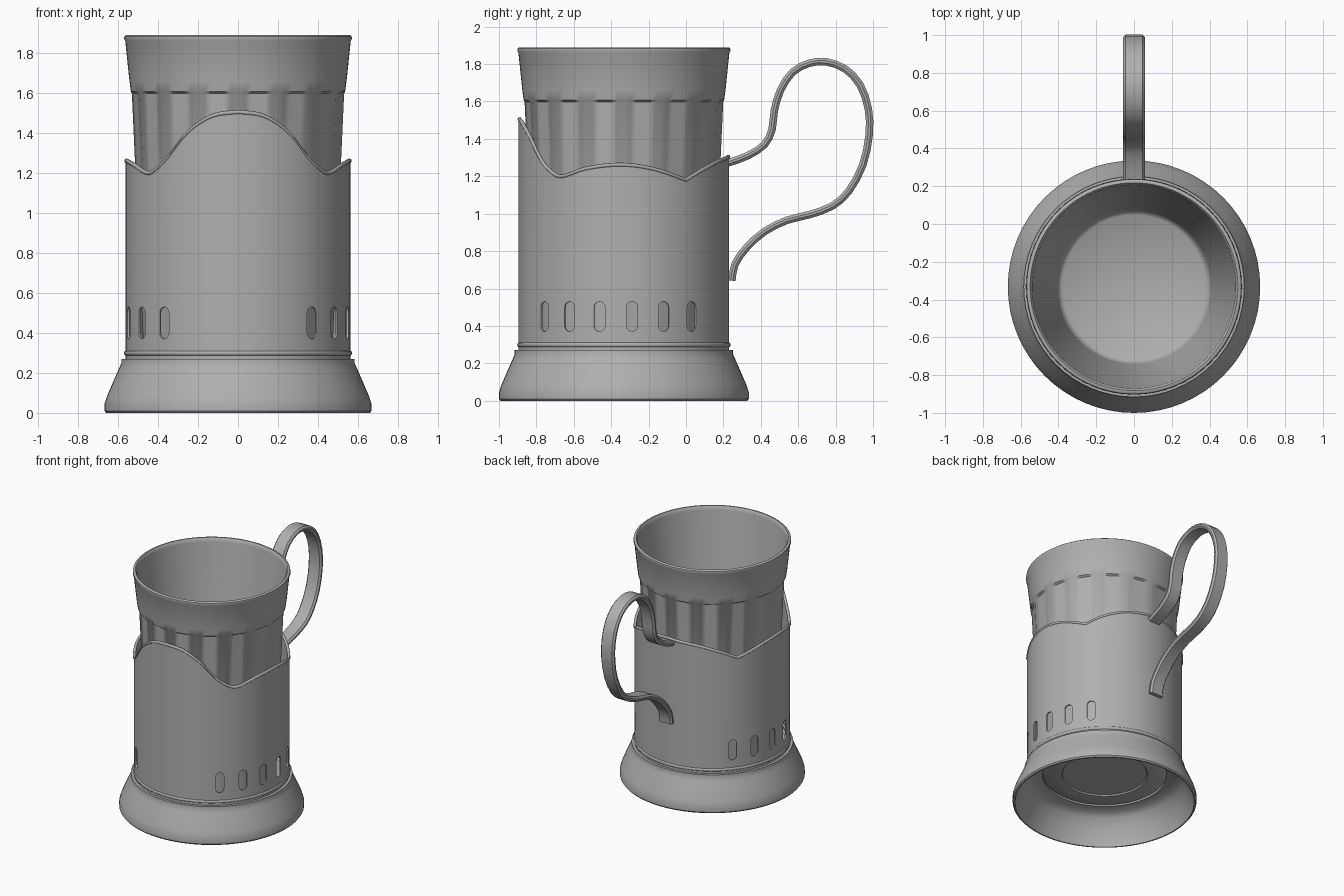
import bpy, bmesh, math
from mathutils import Vector

if "Cube" in bpy.data.objects:
    bpy.data.objects.remove(bpy.data.objects["Cube"])

YC = -0.332          # axis of the cup
TAU = 2 * math.pi
metal = bpy.data.materials.new("dark_grey")
metal.diffuse_color = (0.43, 0.43, 0.43, 1)
metal.use_nodes = True
metal.node_tree.nodes["Principled BSDF"].inputs["Base Color"].default_value = metal.diffuse_color


def polar(a, r, z):
    """Point at angle a (radians, 0 = front) around the cup axis."""
    return Vector((r * math.sin(a), YC - r * math.cos(a), z))


def catmull(pts, n):
    out = []
    for i in range(len(pts) - 1):
        p0, p1 = Vector(pts[max(i - 1, 0)]), Vector(pts[i])
        p2, p3 = Vector(pts[i + 1]), Vector(pts[min(i + 2, len(pts) - 1)])
        for k in range(n):
            t = k / n
            out.append(0.5 * (2 * p1 + (p2 - p0) * t + (2 * p0 - 5 * p1 + 4 * p2 - p3) * t * t
                              + (3 * p1 - p0 - 3 * p2 + p3) * t ** 3))
    return out + [Vector(pts[-1])]


def skin(bm, sections, loop=True, ring=True):
    """Join point sections with quads; cap the ends when not looped."""
    rows = [[bm.verts.new(p) for p in s] for s in sections]
    n, m = len(rows), len(rows[0])
    for i in range(n if loop else n - 1):
        a, b = rows[i], rows[(i + 1) % n]
        for j in range(m if ring else m - 1):
            k = (j + 1) % m
            bm.faces.new((a[j], a[k], b[k], b[j]))
    if not loop:
        bm.faces.new(rows[0])
        bm.faces.new(rows[-1])


def finish(name, bm):
    bmesh.ops.remove_doubles(bm, verts=bm.verts, dist=1e-5)
    bmesh.ops.recalc_face_normals(bm, faces=bm.faces)
    me = bpy.data.meshes.new(name)
    bm.to_mesh(me)
    bm.free()
    me.materials.append(metal)
    ob = bpy.data.objects.new(name, me)
    bpy.context.collection.objects.link(ob)
    return ob


def activate(ob):
    bpy.ops.object.select_all(action='DESELECT')
    ob.select_set(True)
    bpy.context.view_layer.objects.active = ob


def smooth(ob, deg=30):
    activate(ob)
    bpy.ops.object.shade_smooth_by_angle(angle=math.radians(deg))


def make(name, sections, loop=True, ring=True):
    bm = bmesh.new()
    skin(bm, sections, loop, ring)
    return finish(name, bm)


def lathe(name, profile, segs=64, ring=True):
    return make(name, [[polar(TAU * i / segs, r, z) for r, z in profile]
                       for i in range(segs)], True, ring)


def circle(r, z, rad, n=8):
    return [(r + rad * math.cos(TAU * k / n), z + rad * math.sin(TAU * k / n)) for k in range(n)]


# flared hollow base
base = lathe("base", [(0.66, 0), (0.668, 0.01), (0.668, 0.045), (0.655, 0.085), (0.625, 0.155),
                      (0.594, 0.225), (0.584, 0.248), (0.584, 0.27), (0.555, 0.27), (0.54, 0.255),
                      (0.45, 0.255), (0.45, 0.226), (0.52, 0.218), (0.56, 0.19), (0.60, 0.12),
                      (0.635, 0.05), (0.65, 0)])
smooth(base, 35)

# wavy top outline: angle from the front, height; cusp at 126 degrees
front = [(0, 1.505), (13, 1.487), (26, 1.41), (38, 1.285), (46, 1.225), (54, 1.2),
         (69, 1.242), (88, 1.262), (106, 1.24), (126, 1.18)]
back = [(126, 1.18), (140, 1.24), (157, 1.285), (180, 1.305)]
half = catmull(front, 5)[:-1] + catmull(back, 6)
outline = [(math.radians(a), z) for a, z in half]
outline += [(TAU - a, z) for a, z in outline[-2:0:-1]]

# sleeve
sleeve = make("sleeve", [[polar(a, r, z) for r, z in
                          ((0.563, 0.262), (0.563, h), (0.552, h), (0.552, 0.262))]
                         for a, h in outline])

# slots cut through both sides of the sleeve
bm = bmesh.new()
capsule = [(0.03 * math.cos(t), 0.45 + 0.03 * math.sin(t) + (0.05 if k < 9 else -0.05))
           for k in range(18) for t in [math.pi * (k if k < 9 else k - 1) / 8]]
for i in range(6):
    for s in (-1, 1):
        a = s * math.radians(41 + 17.8 * i)
        side = Vector((math.cos(a), math.sin(a), 0))
        skin(bm, [[polar(a, r, z) + side * u for u, z in capsule] for r in (0.5, 0.65)], loop=False)
cutter = finish("slot_cutter", bm)
cutter.hide_render = True
mod = sleeve.modifiers.new("slots", 'BOOLEAN')
mod.operation, mod.solver, mod.object = 'DIFFERENCE', 'EXACT', cutter
activate(sleeve)
bpy.ops.object.modifier_apply(modifier="slots")
bpy.data.objects.remove(cutter, do_unlink=True)
smooth(sleeve)

# beads along the wavy rim and the sleeve foot
smooth(make("rim_bead", [[polar(a, r, z) for r, z in circle(0.558, h, 0.011)]
                         for a, h in outline]), 60)
smooth(lathe("foot_bead", circle(0.557, 0.299, 0.014)), 60)

# glass: faceted outside below z = 1.6, round above and inside
N, SEG = 16, 96


def facet(a):
    step = TAU / N
    return math.cos(step / 2) / math.cos(a % step - step / 2)


glass_profile = [(0, 0.24, 0), (0.305, 0.24, 0), (0.312, 0.23, 0), (0.435, 0.23, 0),
                 (0.465, 0.255, 0), (0.472, 0.30, 1), (0.531, 1.598, 1), (0.536, 1.608, 0),
                 (0.543, 1.66, 0), (0.564, 1.86, 0), (0.57, 1.872, 0), (0.568, 1.884, 0),
                 (0.56, 1.89, 0), (0.55, 1.89, 0), (0.543, 1.882, 0), (0.538, 1.86, 0),
                 (0.41, 0.37, 0), (0.40, 0.335, 0), (0.38, 0.32, 0), (0, 0.315, 0)]
sections = []
for i in range(SEG):
    a = TAU * i / SEG
    sections.append([polar(a, r * (facet(a) if f else 1), z) for r, z, f in glass_profile])
smooth(make("glass", sections, ring=False), 40)

# ribbon handle
path = catmull([(0.225, 1.272), (0.33, 1.31), (0.42, 1.37), (0.46, 1.45), (0.472, 1.55),
                (0.505, 1.66), (0.57, 1.757), (0.66, 1.805), (0.75, 1.812), (0.85, 1.775),
                (0.93, 1.69), (0.975, 1.56), (0.979, 1.42), (0.945, 1.26), (0.87, 1.12),
                (0.78, 1.04), (0.66, 0.995), (0.54, 0.965), (0.42, 0.905), (0.325, 0.82),
                (0.262, 0.73), (0.245, 0.642)], 2)
cross = [(-0.058, -0.006), (-0.046, -0.02), (0.046, -0.02), (0.058, -0.006),
         (0.058, 0.006), (0.046, 0.02), (-0.046, 0.02), (-0.058, 0.006)]
sections = []
for i, p in enumerate(path):
    t = (path[min(i + 1, len(path) - 1)] - path[max(i - 1, 0)]).normalized()
    sections.append([Vector((x, p.x - t.y * d, p.y + t.x * d)) for x, d in cross])
smooth(make("handle", sections, loop=False), 40)
